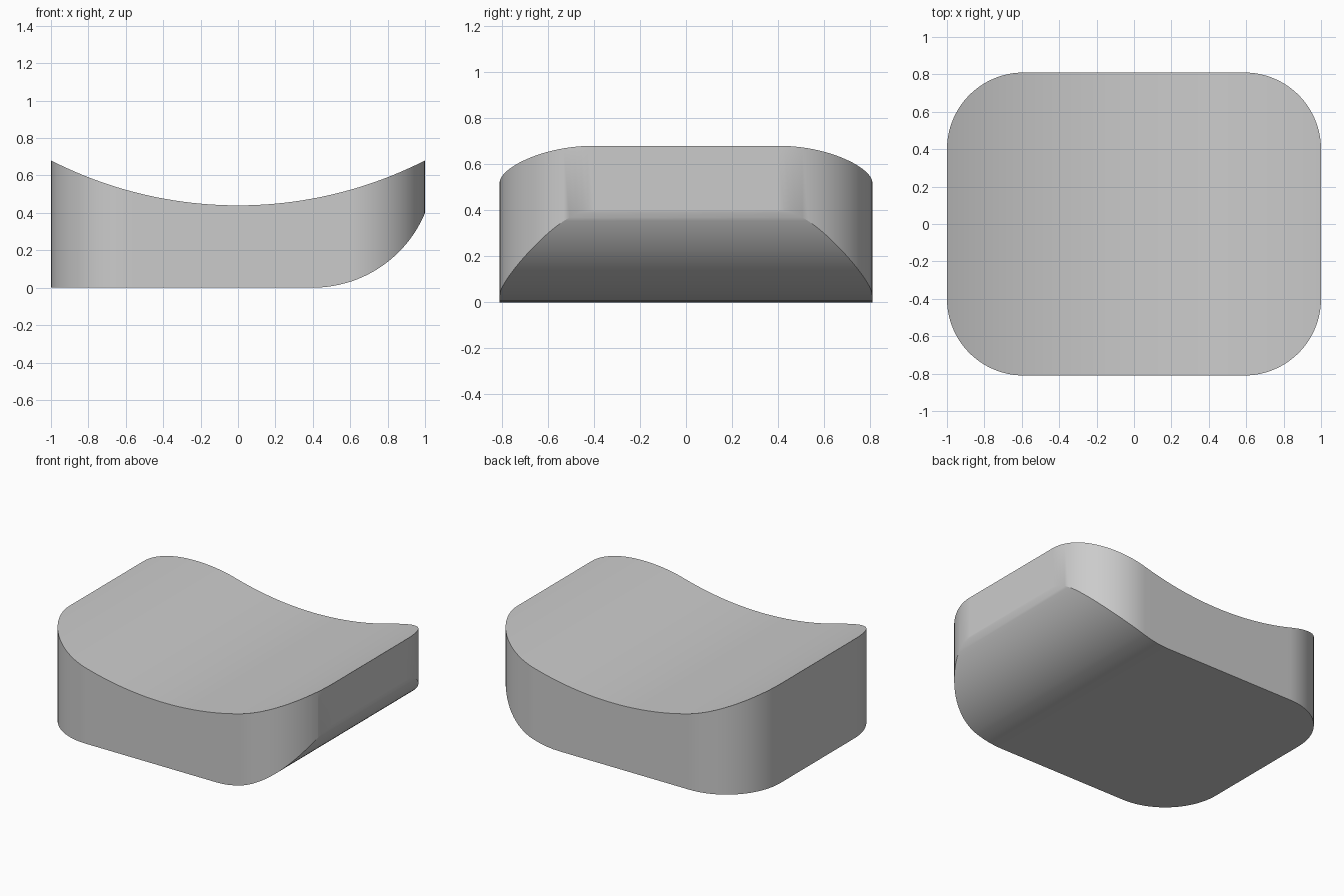
import bpy
import bmesh
from math import sqrt, sin, cos, pi

cube = bpy.data.objects.get("Cube")
if cube:
    bpy.data.objects.remove(cube)

CORNER = 0.41                       # plan corner radius
CX, CY = 1 - CORNER, 0.81 - CORNER  # plan corner centre
DISH = 2.2                          # radius of the concave top
ROLL_X, ROLL = 0.4, 0.65            # start and radius of the rounded underside


def half_width(x):
    d = max(abs(x) - CX, 0)
    return CY + sqrt(max(CORNER ** 2 - d ** 2, 0))


def top(x):
    return 0.44 + DISH - sqrt(DISH ** 2 - x ** 2)


def bottom(x):
    d = max(x - ROLL_X, 0)
    return ROLL - sqrt(ROLL ** 2 - d ** 2)


# Stations along x: dense round the corners, even through the middle
steps = 24
corner = [CX + CORNER * sin(pi / 2 * i / steps) for i in range(steps + 1)]
middle = [CX * (i / steps * 2 - 1) for i in range(1, steps)]
stations = [-x for x in reversed(corner)] + middle + corner

# Loft a rectangular section through the stations
bm = bmesh.new()
rings = []
for x in stations:
    w, t, b = half_width(x), top(x), bottom(x)
    rings.append([bm.verts.new((x, y, z))
                  for y, z in ((-w, b), (w, b), (w, t), (-w, t))])
for r, s in zip(rings, rings[1:]):
    for i in range(4):
        j = (i + 1) % 4
        bm.faces.new((r[i], r[j], s[j], s[i]))
bm.faces.new(rings[0])
bm.faces.new(rings[-1])
bmesh.ops.recalc_face_normals(bm, faces=bm.faces)

mesh = bpy.data.meshes.new("dished_block")
bm.to_mesh(mesh)
bm.free()
block = bpy.data.objects.new("dished_block", mesh)
bpy.context.collection.objects.link(block)

# Plain grey
grey = bpy.data.materials.new("light grey")
grey.use_nodes = True
color = (0.6, 0.6, 0.6, 1)
grey.diffuse_color = color
grey.node_tree.nodes["Principled BSDF"].inputs["Base Color"].default_value = color
mesh.materials.append(grey)

# Smooth curves, crisp rims, flat ends
bpy.ops.object.select_all(action="DESELECT")
block.select_set(True)
bpy.context.view_layer.objects.active = block
bpy.ops.object.shade_smooth_by_angle(angle=pi / 6)
weighted = block.modifiers.new("flat ends", "WEIGHTED_NORMAL")
weighted.keep_sharp = True
